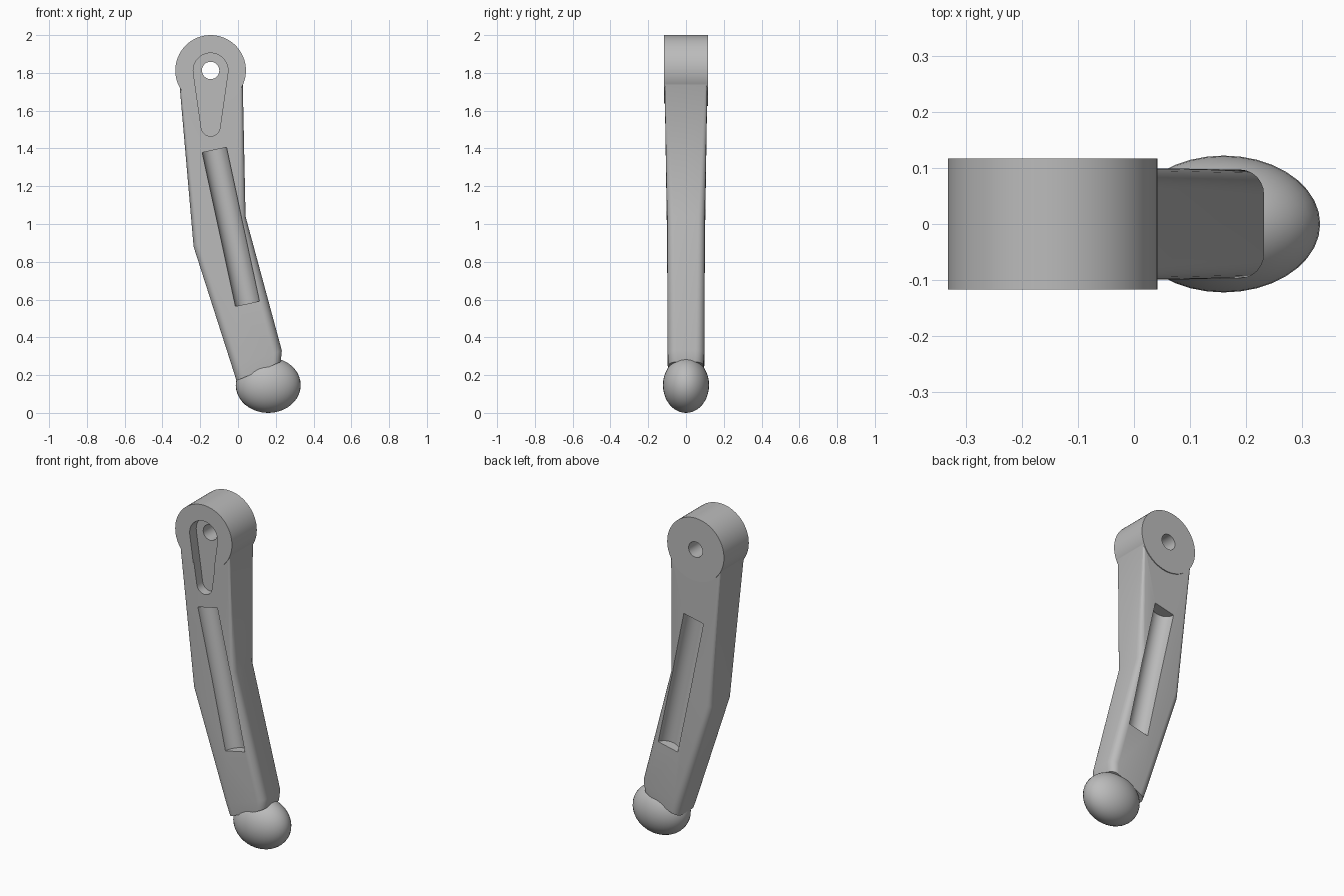
import bpy, bmesh, math
from mathutils import Vector, Matrix

old = bpy.data.objects.get("Cube")
if old:
    bpy.data.objects.remove(old, do_unlink=True)

grey = bpy.data.materials.new("plain grey")
grey.use_nodes = True
colour = (0.5, 0.5, 0.5, 1)
grey.diffuse_color = colour
grey.node_tree.nodes["Principled BSDF"].inputs["Base Color"].default_value = colour


def finish(name, bm):
    bmesh.ops.recalc_face_normals(bm, faces=bm.faces)
    mesh = bpy.data.meshes.new(name)
    bm.to_mesh(mesh)
    bm.free()
    mesh.materials.append(grey)
    obj = bpy.data.objects.new(name, mesh)
    bpy.context.collection.objects.link(obj)
    return obj


def loft(name, rings):
    bm = bmesh.new()
    loops = [[bm.verts.new(p) for p in ring] for ring in rings]
    n = len(loops[0])
    for a, b in zip(loops, loops[1:]):
        for i in range(n):
            j = (i + 1) % n
            bm.faces.new((a[i], a[j], b[j], b[i]))
    bm.faces.new(loops[0])
    bm.faces.new(loops[-1])
    return finish(name, bm)


def arc(cx, cz, r, start, end, steps):
    angles = [math.radians(start + (end - start) * i / steps) for i in range(steps + 1)]
    return [(cx + r * math.cos(a), cz + r * math.sin(a)) for a in angles]


def prism(name, outline, y0, y1):
    return loft(name, [[(x, y, z) for x, z in outline] for y in (y0, y1)])


def rounded_section(left, right, half, radius):
    # Rounded rectangle spanning left to right, with its depth along y
    l, r = Vector((left[0], 0, left[1])), Vector((right[0], 0, right[1]))
    mid, axis = (l + r) / 2, (r - l).normalized()
    w = (r - l).length / 2 - radius
    d = half - radius
    pts = []
    for su, sv, start in ((1, 1, 0), (-1, 1, 90), (-1, -1, 180), (1, -1, 270)):
        pts += arc(su * w, sv * d, radius, start, start + 90, 6)
    return [mid + axis * u + Vector((0, v, 0)) for u, v in pts]


def combine(target, tool, operation):
    mod = target.modifiers.new(operation.lower(), "BOOLEAN")
    mod.operation = operation
    mod.solver = "EXACT"
    mod.object = tool
    bpy.context.view_layer.objects.active = target
    bpy.ops.object.modifier_apply(modifier=mod.name)
    bpy.data.objects.remove(tool, do_unlink=True)


def smooth(obj):
    bpy.ops.object.select_all(action="DESELECT")
    obj.select_set(True)
    bpy.context.view_layer.objects.active = obj
    bpy.ops.object.shade_smooth_by_angle(angle=math.radians(35))


# Bent arm, its corners rounder towards the knob
arm = loft("bent_arm", [rounded_section(*s) for s in (
    ((-0.315, 1.8), (0.024, 1.8), 0.114, 0.012),
    ((-0.235, 0.88), (0.04, 1.04), 0.1, 0.035),
    ((-0.03, 0.24), (0.232, 0.33), 0.097, 0.045),
    ((-0.008, 0.17), (0.226, 0.27), 0.092, 0.045),
)])

# Round pivot head
px, pz = -0.145, 1.813
head = prism("pivot_head", arc(px, pz, 0.187, 0, 354.375, 63), -0.117, 0.117)
combine(arm, head, "UNION")

# Scooped grooves on the front and back
top, bottom = Vector((-0.125, 0, 1.392)), Vector((0.05, 0, 0.578))
turn = (top - bottom).to_track_quat("Z", "Y").to_matrix().to_4x4()
for side in (-1, 1):
    bm = bmesh.new()
    place = Matrix.Translation((top + bottom) / 2 + Vector((0, side * 0.106, 0))) @ turn
    bmesh.ops.create_cone(bm, cap_ends=True, segments=40, radius1=0.066, radius2=0.066,
                          depth=(top - bottom).length, matrix=place)
    combine(arm, finish("groove_cutter", bm), "DIFFERENCE")

# Tapered front pocket and the pivot hole through it
pocket = arc(px, pz, 0.092, -8, 188, 24) + arc(px, 1.515, 0.05, 188, 352, 16)
combine(arm, prism("pocket_cutter", pocket, -0.2, -0.055), "DIFFERENCE")
hole = arc(px, pz, 0.046, 0, 348.75, 31)
combine(arm, prism("hole_cutter", hole, -0.3, 0.3), "DIFFERENCE")
smooth(arm)

# Oval knob at the foot
bm = bmesh.new()
bmesh.ops.create_uvsphere(bm, u_segments=36, v_segments=20, radius=1,
                          matrix=Matrix.Translation((0.16, 0, 0.147))
                          @ Matrix.Diagonal((0.172, 0.122, 0.147, 1)))
smooth(finish("oval_knob", bm))
